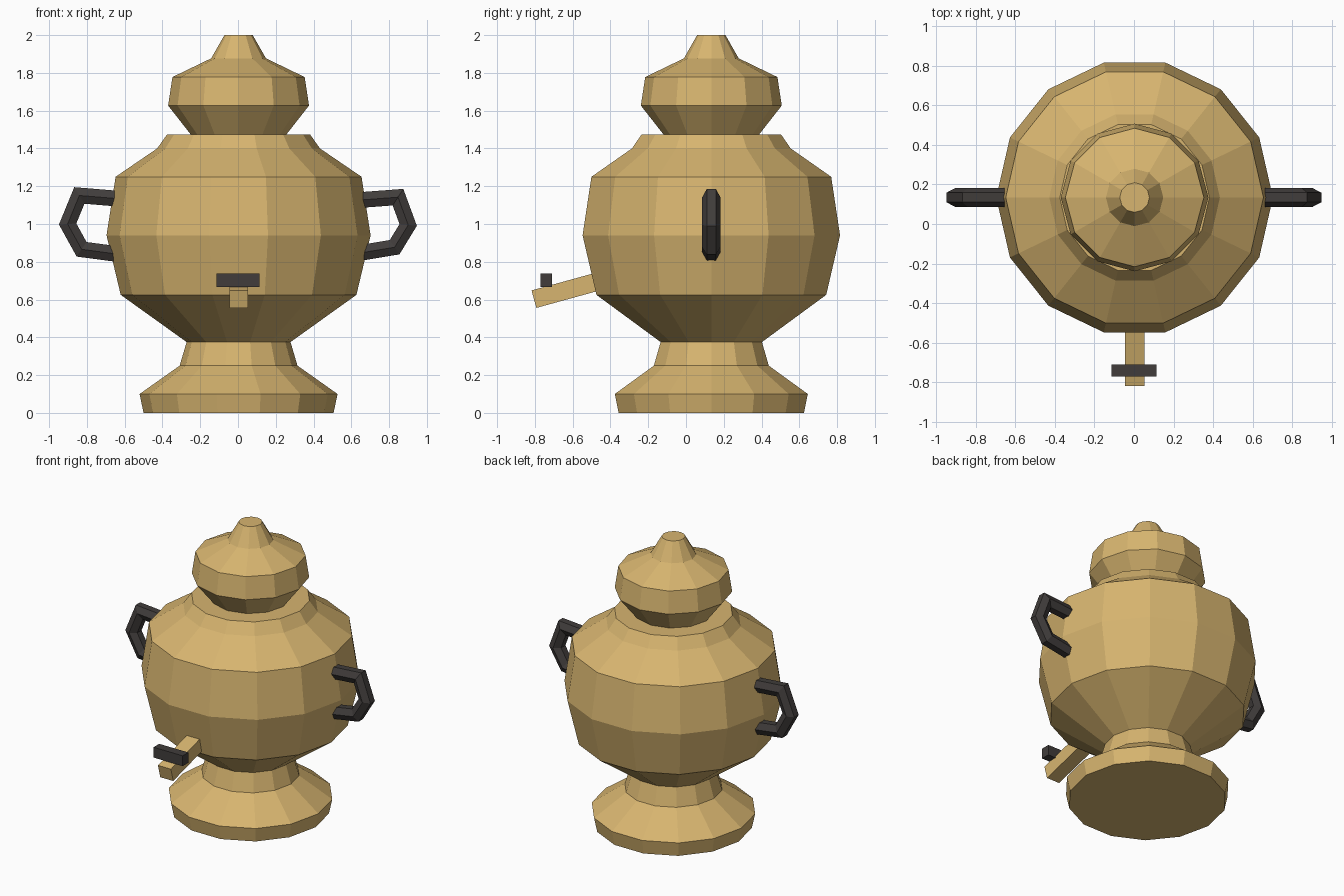
import bpy, bmesh, math
from mathutils import Vector, Matrix

if "Cube" in bpy.data.objects:
    bpy.data.objects.remove(bpy.data.objects["Cube"])

CX, CY = 0.003, 0.134


def material(name, rgb):
    m = bpy.data.materials.new(name)
    m.diffuse_color = (*rgb, 1)
    m.use_nodes = True
    m.node_tree.nodes["Principled BSDF"].inputs["Base Color"].default_value = m.diffuse_color
    return m


brass = material("brass", (0.68, 0.46, 0.16))
black = material("dark_grip", (0.052, 0.046, 0.044))


def finish(bm, name, mat):
    bmesh.ops.recalc_face_normals(bm, faces=bm.faces[:])
    me = bpy.data.meshes.new(name)
    bm.to_mesh(me)
    bm.free()
    me.materials.append(mat)
    ob = bpy.data.objects.new(name, me)
    bpy.context.collection.objects.link(ob)
    return ob


def skin(bm, rings):
    """Bridge consecutive vertex rings and cap both ends."""
    n = len(rings[0])
    for a, b in zip(rings, rings[1:]):
        for i in range(n):
            j = (i + 1) % n
            bm.faces.new((a[i], a[j], b[j], b[i]))
    bm.faces.new(rings[0])
    bm.faces.new(rings[-1])


def lathe(name, profile, sides, mat):
    bm = bmesh.new()
    rings = []
    for r, z in profile:
        angles = [2 * math.pi * i / sides for i in range(sides)]
        rings.append([bm.verts.new((CX + r * math.cos(a), CY + r * math.sin(a), z))
                      for a in angles])
    skin(bm, rings)
    return finish(bm, name, mat)


def box(name, centre, size, tilt, mat):
    bm = bmesh.new()
    bmesh.ops.create_cube(bm, size=1)
    m = Matrix.Translation(centre) @ Matrix.Rotation(tilt, 4, 'X') @ Matrix.Diagonal((*size, 1))
    bmesh.ops.transform(bm, matrix=m, verts=bm.verts[:])
    return finish(bm, name, mat)


def hex_bar(name, path, radius, mat):
    """Sweep a hexagon along a path in the xz plane with mitred corners."""
    bm = bmesh.new()
    pts = [Vector((x, CY, z)) for x, z in path]
    rings = []
    for k, p in enumerate(pts):
        d_in = (p - pts[k - 1]).normalized() if k else (pts[1] - p).normalized()
        d_out = (pts[k + 1] - p).normalized() if k < len(pts) - 1 else d_in
        t = (d_in + d_out).normalized()
        normal = Vector((-t.z, 0, t.x)) / t.dot(d_in)
        ring = []
        for i in range(6):
            a = math.pi * i / 3
            ring.append(bm.verts.new(p + Vector((0, radius * math.cos(a), 0))
                                     + normal * radius * math.sin(a)))
        rings.append(ring)
    skin(bm, rings)
    return finish(bm, name, mat)


# Foot, stem and urn belly
lathe("urn_body", [(0.503, 0), (0.524, 0.10), (0.312, 0.25), (0.275, 0.375),
                   (0.624, 0.625), (0.699, 0.94), (0.651, 1.25),
                   (0.431, 1.40), (0.378, 1.475)], 14, brass)

# Lid with its knob
lathe("lid", [(0.25, 1.47), (0.373, 1.627), (0.35, 1.778),
              (0.145, 1.877), (0.075, 2.0)], 12, brass)

# Side handles
hex_bar("left_handle", [(-0.62, 1.133), (-0.840, 1.151), (-0.902, 1.0),
                        (-0.828, 0.866), (-0.655, 0.843)], 0.048, black)
hex_bar("right_handle", [(0.62, 1.125), (0.847, 1.142), (0.901, 0.995),
                         (0.829, 0.877), (0.66, 0.849)], 0.048, black)

# Tap: sloping spout and cross-bar
tilt = math.radians(15.4)
length = 0.42
end = Vector((0.004, -0.805, 0.602))
along = Vector((0, math.cos(tilt), math.sin(tilt)))
box("tap_spout", end + along * length / 2, (0.1, length, 0.096), tilt, brass)
box("tap_bar", (0.0, -0.74, 0.703), (0.225, 0.062, 0.072), 0, black)
